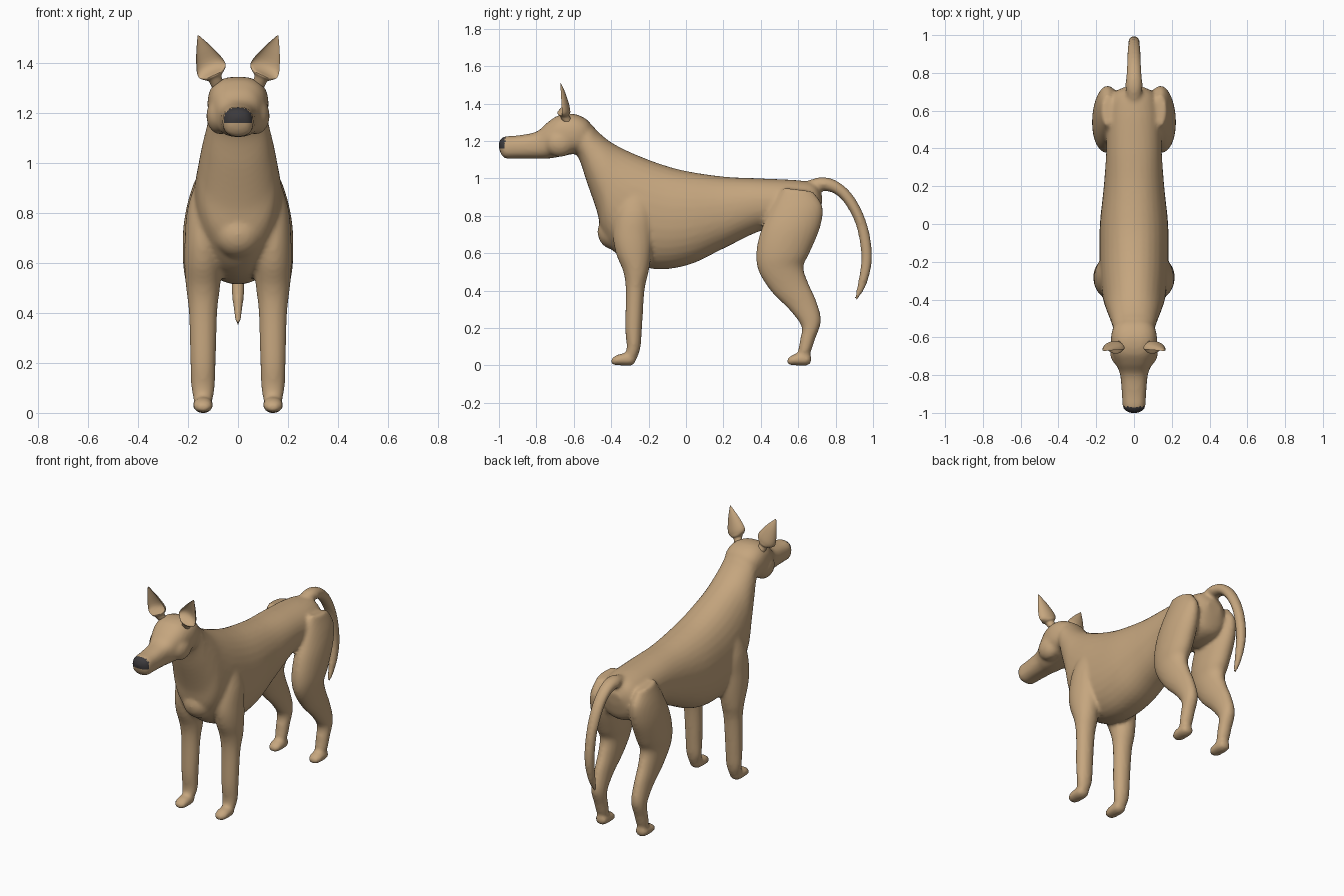
import bpy
import bmesh
from math import cos, sin, pi, copysign
from mathutils import Vector

default_cube = bpy.data.objects.get("Cube")
if default_cube:
    bpy.data.objects.remove(default_cube, do_unlink=True)


def make_material(name, colour):
    material = bpy.data.materials.new(name)
    material.use_nodes = True
    material.diffuse_color = colour
    shader = material.node_tree.nodes["Principled BSDF"]
    shader.inputs["Base Color"].default_value = colour
    shader.inputs["Roughness"].default_value = 0.8
    return material


tan_coat = make_material("tan coat", (0.56, 0.38, 0.21, 1))
dark_nose = make_material("dark nose", (0.045, 0.042, 0.045, 1))


def smooth_sections(sections, steps=5):
    """Pass a smooth spline through the cross-sections."""
    points = [Vector(section) for section in sections]
    padded = [points[0]] + points + [points[-1]]
    result = []
    for a, b, c, d in zip(padded, padded[1:], padded[2:], padded[3:]):
        for step in range(steps):
            t = step / steps
            result.append(b + (c - a) * (t / 2)
                          + (a * 2 - b * 5 + c * 4 - d) * (t * t / 2)
                          + (b * 3 - a - c * 3 + d) * (t ** 3 / 2))
    return result + [points[-1]]


def mesh_from_rings(name, rings):
    """Skin a closed tube over rings of points."""
    bm = bmesh.new()
    loops = [[bm.verts.new(point) for point in ring] for ring in rings]
    for low, high in zip(loops, loops[1:]):
        for i in range(len(low)):
            j = (i + 1) % len(low)
            bm.faces.new((low[i], low[j], high[j], high[i]))
    bm.faces.new(loops[0][::-1])
    bm.faces.new(loops[-1])
    bmesh.ops.recalc_face_normals(bm, faces=bm.faces)
    mesh = bpy.data.meshes.new(name)
    bm.to_mesh(mesh)
    bm.free()
    mesh.materials.append(tan_coat)
    part = bpy.data.objects.new(name, mesh)
    bpy.context.collection.objects.link(part)
    return part


def signed_power(value, power):
    return copysign(abs(value) ** power, value)


def loft(name, sections, x=0, squareness=1.0, sides=32):
    """Each section: one edge (y, z), the opposite edge (y, z), half width."""
    rings = []
    for ya, za, yb, zb, half_width in smooth_sections(sections):
        ring = []
        for i in range(sides):
            angle = 2 * pi * i / sides
            across = signed_power(cos(angle), squareness) * half_width
            along = signed_power(sin(angle), squareness) / 2
            ring.append((x + across, (ya + yb) / 2 + (ya - yb) * along,
                         (za + zb) / 2 + (za - zb) * along))
        rings.append(ring)
    return mesh_from_rings(name, rings)


def ellipsoid(name, centre, radii):
    bpy.ops.mesh.primitive_uv_sphere_add(segments=32, ring_count=20, radius=1, location=centre)
    part = bpy.context.object
    part.name = name
    part.scale = radii
    return part


parts = []

# Torso running forward from the rump and up the neck
parts.append(loft("torso", [
    (.73, .9, .72, .82, .05), (.69, .97, .68, .72, .115),
    (.6, .99, .55, .69, .148), (.4, 1, .42, .725, .146),
    (.2, 1.01, .2, .625, .16), (0, 1.04, .02, .54, .18),
    (-.13, 1.075, -.16, .515, .183), (-.25, 1.12, -.33, .565, .178),
    (-.34, 1.16, -.44, .68, .165), (-.41, 1.2, -.475, .82, .15),
    (-.47, 1.25, -.53, .98, .128), (-.51, 1.29, -.575, 1.11, .113),
    (-.57, 1.31, -.63, 1.17, .1)], squareness=.92))
parts.append(ellipsoid("breastbone", (0, -.385, .715), (.1, .088, .095)))

# Head and muzzle
parts.append(loft("head", [
    (-.49, 1.26, -.53, 1.17, .07), (-.53, 1.315, -.56, 1.135, .108),
    (-.6, 1.345, -.61, 1.13, .122), (-.68, 1.338, -.68, 1.115, .115),
    (-.74, 1.3, -.75, 1.105, .093), (-.8, 1.25, -.8, 1.106, .073),
    (-.9, 1.23, -.9, 1.107, .064), (-.965, 1.225, -.965, 1.107, .06),
    (-.992, 1.21, -.985, 1.125, .045), (-1.002, 1.185, -.998, 1.15, .02)],
    squareness=.8))

# Tail arching back and down
parts.append(loft("tail", [
    (.63, .98, .66, .93, .035), (.72, 1.007, .73, .935, .045),
    (.81, .985, .8, .915, .04), (.9, .9, .86, .85, .036),
    (.97, .75, .912, .74, .033), (.995, .58, .937, .58, .03),
    (.968, .44, .92, .45, .022), (.915, .345, .9, .36, .009)]))

front_leg = [
    (-.32, .95, -.22, .95, .02), (-.37, .82, -.18, .82, .062),
    (-.39, .7, -.18, .7, .073), (-.375, .6, -.185, .6, .075),
    (-.335, .5, -.2, .5, .068), (-.322, .4, -.222, .4, .057),
    (-.325, .2, -.235, .2, .051), (-.317, .1, -.243, .1, .047),
    (-.33, .05, -.26, .04, .036)]
hind_leg = [
    (.52, .95, .68, .93, .03), (.45, .83, .73, .85, .062),
    (.4, .72, .718, .74, .08), (.375, .6, .66, .6, .08),
    (.39, .5, .628, .53, .068), (.46, .39, .65, .45, .055),
    (.55, .3, .695, .35, .046), (.617, .21, .722, .24, .043),
    (.61, .14, .69, .14, .04), (.6, .08, .67, .08, .038),
    (.595, .04, .65, .04, .03)]


def paw(name, heel, x):
    return loft(name, [
        (heel, .05, heel, .02, .02), (heel - .02, .064, heel - .02, 0, .037),
        (heel - .08, .063, heel - .08, 0, .041), (heel - .115, .048, heel - .115, .002, .034),
        (heel - .13, .032, heel - .13, .012, .016)], x)


# Cheeks, legs and paws on both sides
for side, sign in (("left", 1), ("right", -1)):
    parts.append(ellipsoid(side + "_cheek", (sign * .07, -.675, 1.19), (.057, .08, .075)))
    parts.append(loft(side + "_front_leg", front_leg, sign * .14))
    parts.append(loft(side + "_hind_leg", hind_leg, sign * .14))
    parts.append(paw(side + "_front_paw", -.27, sign * .14))
    parts.append(paw(side + "_hind_paw", .67, sign * .14))

# Fuse the overlapping parts into one soft skin
bpy.ops.object.select_all(action="DESELECT")
for part in parts:
    part.select_set(True)
bpy.context.view_layer.objects.active = parts[0]
bpy.ops.object.join()
body = bpy.context.object
body.name = "body"
remesh = body.modifiers.new("fuse", "REMESH")
remesh.mode = "VOXEL"
remesh.voxel_size = .011
relax = body.modifiers.new("relax", "SMOOTH")
relax.factor = .5
relax.iterations = 6
skin = bpy.data.meshes.new_from_object(body.evaluated_get(bpy.context.evaluated_depsgraph_get()))
body.modifiers.clear()
body.data = skin

# Dark nose at the upper tip of the muzzle
skin.materials.clear()
skin.materials.append(tan_coat)
skin.materials.append(dark_nose)
for face in skin.polygons:
    face.use_smooth = True
    is_nose = face.center.y < -.967 and face.center.z > 1.165
    face.material_index = int(is_nose)


def ear(name, sign):
    """A pointed cup, open to the front, on a short stalk."""
    base, tip = Vector((.082, -.638, 1.315)), Vector((.16, -.672, 1.512))
    across = Vector((.9, 0, -.42))
    rings = []
    # Section: height, half width, depth behind, hollow in front
    for t, width, back, front in smooth_sections([
            (0, .026, .025, -.025), (.12, .028, .026, -.026),
            (.19, .045, .038, -.03), (.27, .06, .042, .004),
            (.42, .057, .038, .024), (.7, .034, .024, .014),
            (.9, .013, .01, .005), (1, .002, .002, .001)], 4):
        centre = base.lerp(tip, t)
        ring = []
        for i in range(24):
            angle = 2 * pi * i / 24
            depth = back if i <= 12 else -front
            point = centre + across * (cos(angle) * width)
            point.y += sin(angle) * depth - .02 * min(1, t * 4) * (1 - t)
            ring.append((point.x * sign, point.y, point.z))
        rings.append(ring)
    part = mesh_from_rings(name, rings)
    bpy.ops.object.select_all(action="DESELECT")
    part.select_set(True)
    bpy.context.view_layer.objects.active = part
    bpy.ops.object.shade_smooth_by_angle(angle=pi / 4)


ear("left_ear", 1)
ear("right_ear", -1)
